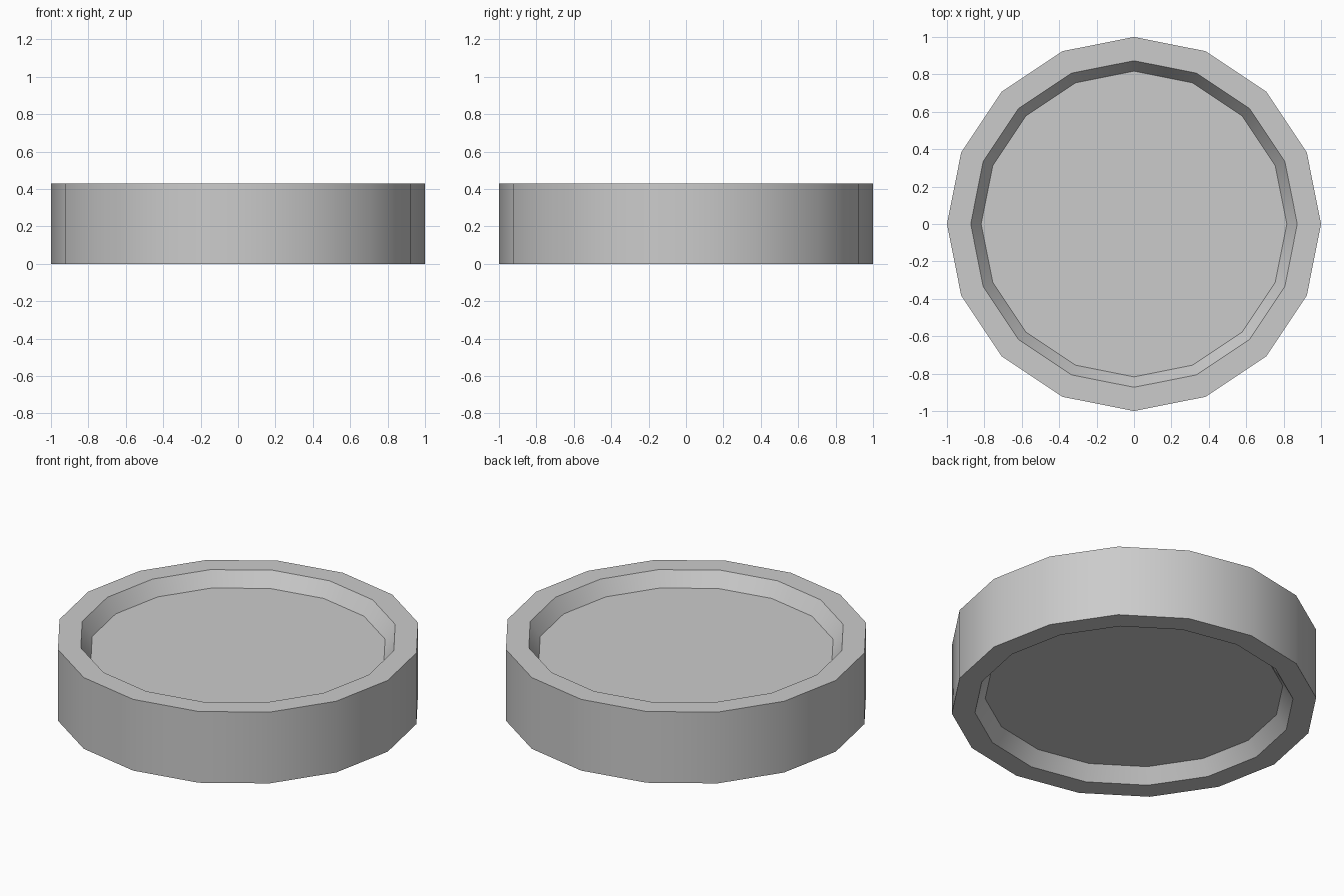
import bpy
import bmesh
from math import cos, sin, tau

cube = bpy.data.objects.get("Cube")
if cube:
    bpy.data.objects.remove(cube, do_unlink=True)

SIDES = 16
HEIGHT = 0.43
DEPTH = 0.085          # recess depth on both faces
OUTER, LIP, FLOOR = 1.0, 0.873, 0.817

# Plain grey material
grey = bpy.data.materials.new("light_grey")
grey.use_nodes = True
colour = (0.6, 0.6, 0.6, 1)
grey.diffuse_color = colour
grey.node_tree.nodes["Principled BSDF"].inputs["Base Color"].default_value = colour

# Profile from the lower recess floor, round the rim, to the upper recess floor
profile = [(FLOOR, DEPTH), (LIP, 0), (OUTER, 0),
           (OUTER, HEIGHT), (LIP, HEIGHT), (FLOOR, HEIGHT - DEPTH)]

bm = bmesh.new()
rings = [[bm.verts.new((r * cos(tau * i / SIDES), r * sin(tau * i / SIDES), z))
          for i in range(SIDES)] for r, z in profile]
for low, high in zip(rings, rings[1:]):
    for i in range(SIDES):
        j = (i + 1) % SIDES
        bm.faces.new((low[i], low[j], high[j], high[i]))

# Recessed floors
bm.faces.new(rings[0])
bm.faces.new(rings[-1])
bmesh.ops.recalc_face_normals(bm, faces=bm.faces)

mesh = bpy.data.meshes.new("recessed_disc")
bm.to_mesh(mesh)
bm.free()
mesh.materials.append(grey)
disc = bpy.data.objects.new("recessed_disc", mesh)
bpy.context.collection.objects.link(disc)

# Smooth round the walls, crisp at the rims
bpy.ops.object.select_all(action="DESELECT")
disc.select_set(True)
bpy.context.view_layer.objects.active = disc
bpy.ops.object.shade_smooth_by_angle(angle=0.52)
